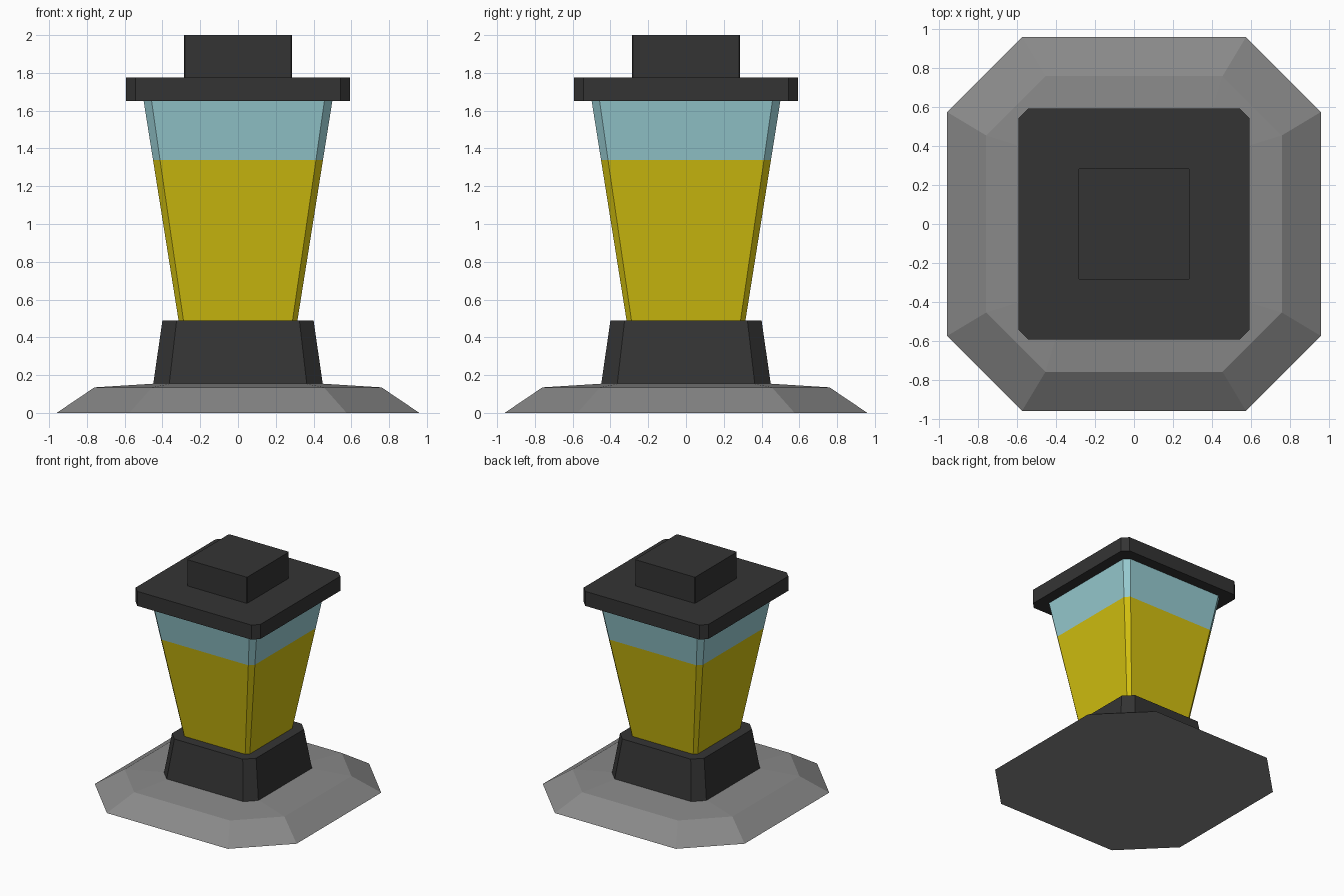
import bpy, bmesh

cube = bpy.data.objects.get("Cube")
if cube:
    bpy.data.objects.remove(cube, do_unlink=True)


def material(name, r, g, b):
    m = bpy.data.materials.new(name)
    m.use_nodes = True
    m.diffuse_color = (r, g, b, 1)
    bsdf = m.node_tree.nodes["Principled BSDF"]
    bsdf.inputs["Base Color"].default_value = (r, g, b, 1)
    bsdf.inputs["Roughness"].default_value = 0.8
    return m


stone = material("grey stone", 0.25, 0.25, 0.25)
iron = material("black iron", 0.034, 0.034, 0.034)
yellow = material("yellow glow", 0.65, 0.53, 0.005)
teal = material("pale teal glass", 0.31, 0.6, 0.64)


def ring(bm, z, half, flat):
    """Chamfered square: half is the half width, flat the half length of a side."""
    corners = []
    x, y, u, v = half, -flat, half, flat
    for _ in range(4):
        corners += [(x, y, z), (u, v, z)]
        x, y, u, v = -y, x, -v, u
    return [bm.verts.new(c) for c in corners]


def loft(name, levels, mats):
    """Stack chamfered squares (z, half, flat); one material per band."""
    bm = bmesh.new()
    rings = [ring(bm, *level) for level in levels]
    n = len(rings[0])
    bm.faces.new(rings[0][::-1])
    for band, (low, high) in enumerate(zip(rings, rings[1:])):
        for i in range(n):
            j = (i + 1) % n
            f = bm.faces.new((low[i], low[j], high[j], high[i]))
            f.material_index = min(band, len(mats) - 1)
    bm.faces.new(rings[-1]).material_index = len(mats) - 1
    bmesh.ops.recalc_face_normals(bm, faces=bm.faces)
    mesh = bpy.data.meshes.new(name)
    bm.to_mesh(mesh)
    bm.free()
    for m in mats:
        mesh.materials.append(m)
    obj = bpy.data.objects.new(name, mesh)
    bpy.context.collection.objects.link(obj)
    return obj


# Wide sloping foot, with a shallow rise towards the pedestal
loft("stone_base", [(0, 0.96, 0.575), (0.135, 0.76, 0.455), (0.155, 0.44, 0.355)], [stone])

# Tapered pedestal
loft("pedestal", [(0.145, 0.45, 0.365), (0.49, 0.4, 0.325)], [iron])

# Flared lantern body: glowing lower part and clear upper band
loft("lantern_glass", [(0.485, 0.314, 0.288), (1.34, 0.45, 0.413), (1.655, 0.5, 0.458)],
     [yellow, teal])

# Flat cap and the block on top of it
loft("cap", [(1.65, 0.593, 0.543), (1.775, 0.593, 0.543)], [iron])
loft("cap_block", [(1.77, 0.286, 0.28), (2.0, 0.286, 0.28)], [iron])
